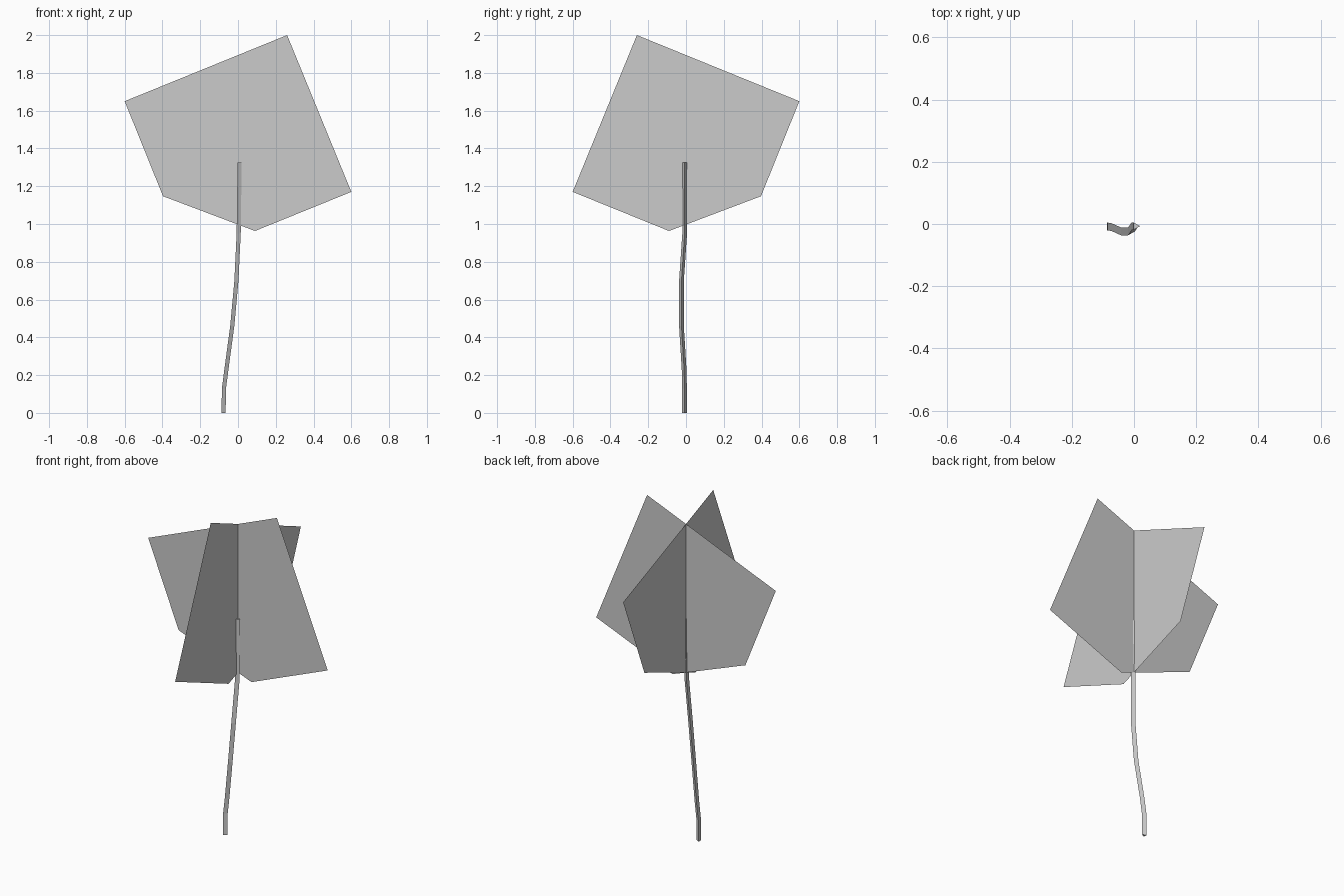
import bpy, math

if "Cube" in bpy.data.objects:
    bpy.data.objects.remove(bpy.data.objects["Cube"])

def add_mesh(name, verts, faces):
    me = bpy.data.meshes.new(name)
    me.from_pydata(verts, [], faces)
    ob = bpy.data.objects.new(name, me)
    bpy.context.collection.objects.link(ob)
    return ob

# Foliage: two identical flat cards crossed at right angles
outline = [(0.26, 2.0), (-0.6, 1.65), (-0.397, 1.147), (0.09, 0.963), (0.6, 1.17)]
for name, turn in (("foliage_card_front", 0), ("foliage_card_side", -90)):
    card = add_mesh(name, [(x, 0, z) for x, z in outline], [range(5)])
    card.rotation_euler.z = math.radians(turn)

# Trunk: slim three-sided tube along a bent path
path = [(-0.08, -0.008, 0), (-0.078, -0.008, 0.13), (-0.065, -0.01, 0.23),
        (-0.034, -0.024, 0.46), (-0.012, -0.024, 0.7), (0.0, -0.007, 0.95),
        (0.005, -0.007, 1.325)]
sides, radius = 3, 0.0145
verts = [(x + radius * math.cos(math.tau * k / sides),
          y + radius * math.sin(math.tau * k / sides), z)
         for x, y, z in path for k in range(sides)]
faces = [(r * sides + k, r * sides + (k + 1) % sides,
          (r + 1) * sides + (k + 1) % sides, (r + 1) * sides + k)
         for r in range(len(path) - 1) for k in range(sides)]
top = (len(path) - 1) * sides
faces += [range(sides - 1, -1, -1), range(top, top + sides)]
trunk = add_mesh("trunk", verts, faces)
